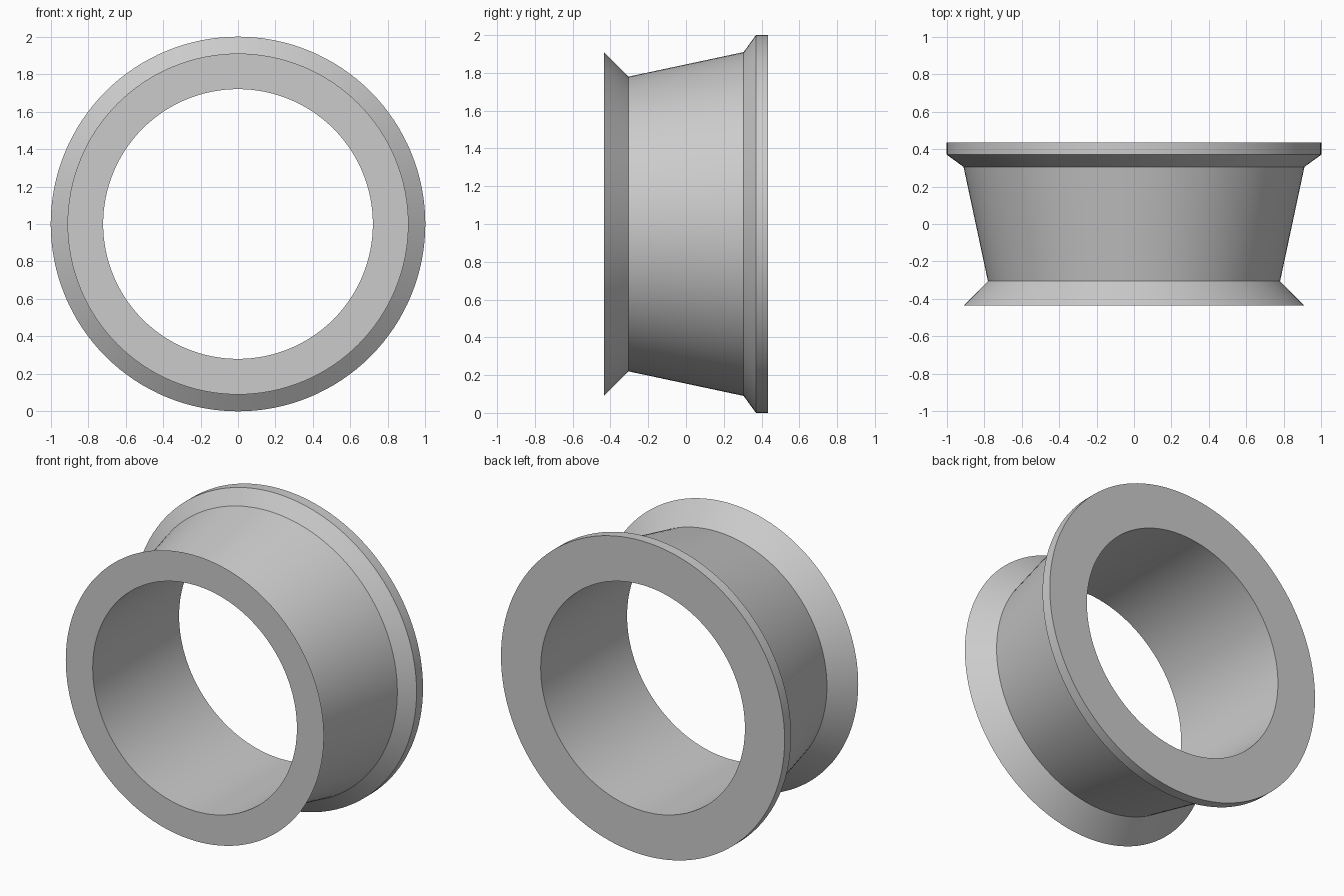
import bpy
import bmesh
from math import cos, sin, tau, radians

cube = bpy.data.objects.get("Cube")
if cube:
    bpy.data.objects.remove(cube, do_unlink=True)

SEGMENTS = 128
CENTRE_Z = 1.0

# Plain grey finish
grey = bpy.data.materials.new("plain_grey")
grey.use_nodes = True
colour = (0.6, 0.6, 0.6, 1.0)
grey.diffuse_color = colour
grey.node_tree.nodes["Principled BSDF"].inputs["Base Color"].default_value = colour


def lathe_y(name, profile, material):
    """Revolve a closed (radius, y) profile around the front-to-back axis."""
    bm = bmesh.new()
    rings = []
    for i in range(SEGMENTS):
        a = tau * i / SEGMENTS
        rings.append([bm.verts.new((r * cos(a), y, CENTRE_Z + r * sin(a)))
                      for r, y in profile])
    n = len(profile)
    for i, ring in enumerate(rings):
        following = rings[(i + 1) % SEGMENTS]
        for j in range(n):
            k = (j + 1) % n
            bm.faces.new((ring[j], ring[k], following[k], following[j]))
    bmesh.ops.recalc_face_normals(bm, faces=bm.faces)
    mesh = bpy.data.meshes.new(name)
    bm.to_mesh(mesh)
    bm.free()
    mesh.materials.append(material)
    obj = bpy.data.objects.new(name, mesh)
    bpy.context.collection.objects.link(obj)
    bpy.ops.object.select_all(action="DESELECT")
    obj.select_set(True)
    bpy.context.view_layer.objects.active = obj
    bpy.ops.object.shade_smooth_by_angle(angle=radians(15))
    return obj


# Flanged ring: straight bore, flared front lip, tapered body, stepped back rim
ring_profile = [
    (0.72, -0.435),   # bore, front
    (0.91, -0.435),   # front lip edge
    (0.78, -0.305),   # neck
    (0.91, 0.305),    # wide end of the body
    (1.0, 0.37),      # back rim, start
    (1.0, 0.435),     # back rim, end
    (0.72, 0.435),    # bore, back
]
lathe_y("flanged_ring", ring_profile, grey)
